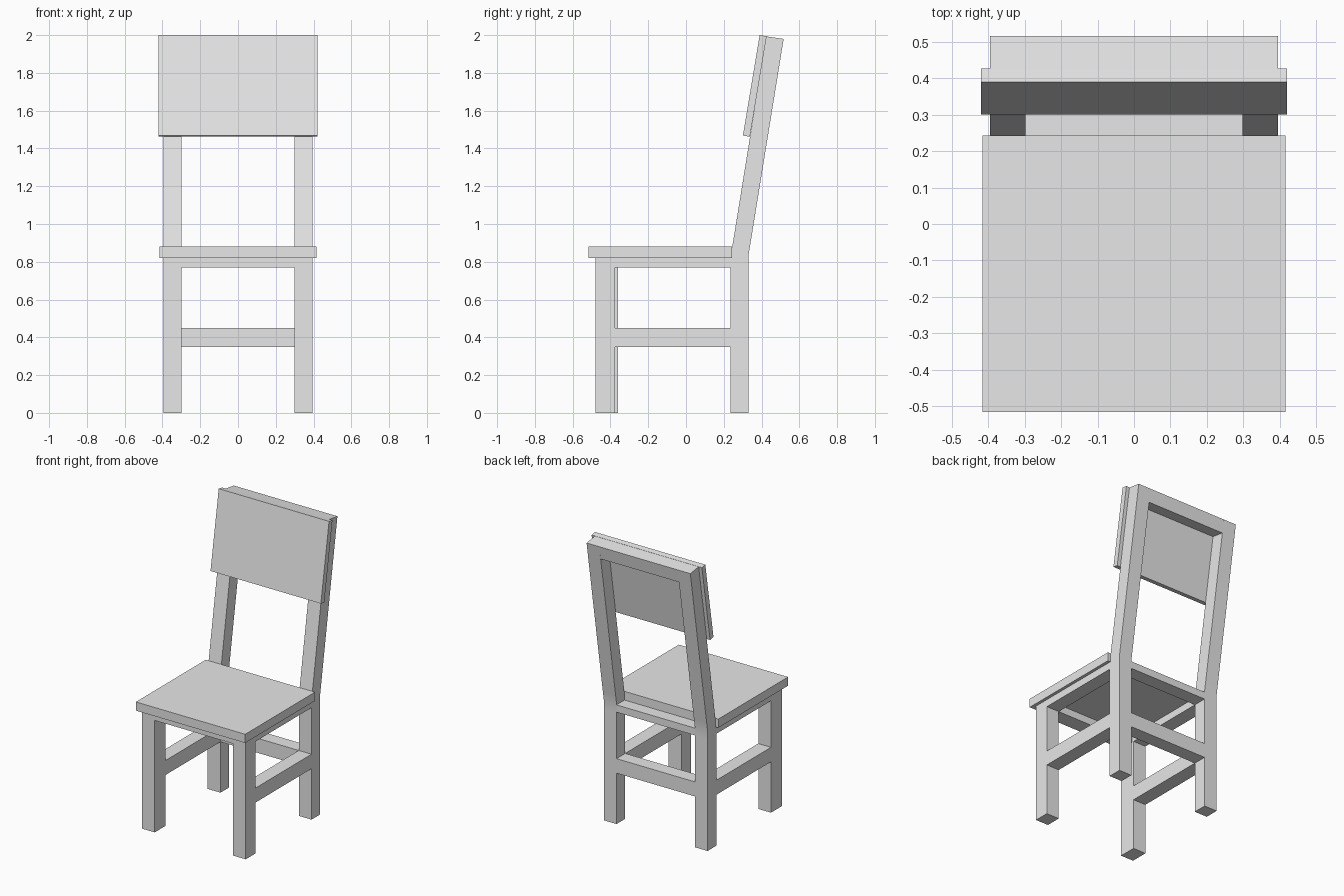
import bpy, bmesh

cube = bpy.data.objects.get("Cube")
if cube:
    bpy.data.objects.remove(cube, do_unlink=True)

grey = bpy.data.materials.new("light_grey")
grey.use_nodes = True
colour = (0.8, 0.8, 0.8, 1)
grey.diffuse_color = colour
grey.node_tree.nodes["Principled BSDF"].inputs["Base Color"].default_value = colour


def extrude_profile(name, profile, x0, x1):
    """Extrude a (y, z) side profile from x0 to x1."""
    bm = bmesh.new()
    face = bm.faces.new([bm.verts.new((x0, y, z)) for y, z in profile])
    new = bmesh.ops.extrude_face_region(bm, geom=[face])["geom"]
    verts = [v for v in new if isinstance(v, bmesh.types.BMVert)]
    bmesh.ops.translate(bm, verts=verts, vec=(x1 - x0, 0, 0))
    bmesh.ops.recalc_face_normals(bm, faces=bm.faces)
    mesh = bpy.data.meshes.new(name)
    bm.to_mesh(mesh)
    bm.free()
    mesh.materials.append(grey)
    obj = bpy.data.objects.new(name, mesh)
    bpy.context.collection.objects.link(obj)
    return obj


def box(name, x0, x1, y0, y1, z0, z1):
    return extrude_profile(name, [(y0, z0), (y1, z0), (y1, z1), (y0, z1)], x0, x1)


OUT, IN = 0.395, 0.298            # outer and inner faces of the legs
FRONT, BACK = 0.235, 0.33         # depth of the rear legs
APRON, SEAT = 0.77, 0.82          # underside of the apron and of the seat
STRETCHER = (0.35, 0.45)

# Rear leg and back post in one piece, bent at seat level
post = [(FRONT, 0), (BACK, 0), (BACK, APRON), (BACK, 0.83), (0.34, 0.89),
        (0.517, 1.98), (0.425, 1.993), (0.245, 0.88), (FRONT, SEAT), (FRONT, APRON)]

for side, x0, x1, leg_back in (("left", IN, OUT, -0.375), ("right", -OUT, -IN, -0.36)):
    obj = extrude_profile("rear_post_" + side, post, x0, x1)
    bpy.ops.object.select_all(action='DESELECT')
    obj.select_set(True)
    bpy.context.view_layer.objects.active = obj
    bpy.ops.object.shade_smooth_by_angle()
    box("front_leg_" + side, x0, x1, -0.48, leg_back, 0, SEAT)
    box("side_apron_" + side, x0, x1, leg_back, FRONT, APRON, SEAT)
    box("side_stretcher_" + side, x0, x1, leg_back, FRONT, *STRETCHER)

# Cross rails
box("front_apron", -IN, IN, -0.48, -0.375, APRON, SEAT)
box("rear_apron", -IN, IN, FRONT, BACK, APRON, SEAT)
box("rear_stretcher", -IN, IN, FRONT, BACK, *STRETCHER)
extrude_profile("top_rail", [(0.502, 1.89), (0.517, 1.98), (0.425, 1.993), (0.41, 1.903)], -IN, IN)

# Seat board and backrest panel
box("seat", -0.416, 0.416, -0.516, 0.243, SEAT, 0.88)
extrude_profile("back_panel", [(0.301, 1.468), (0.338, 1.462), (0.427, 1.994), (0.39, 2.0)], -0.42, 0.42)
